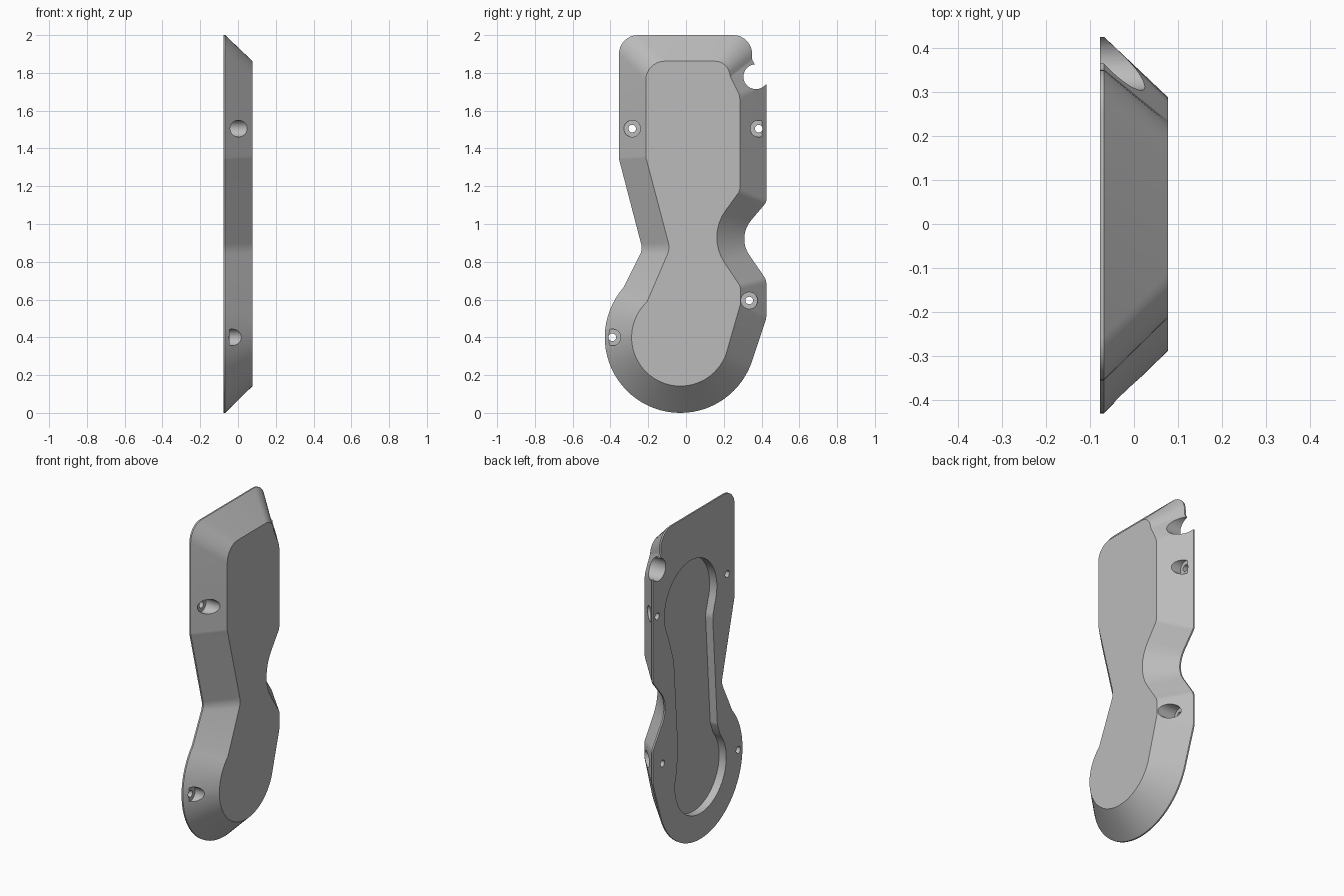
import bpy, bmesh, math
from mathutils import Vector

cube = bpy.data.objects.get("Cube")
if cube:
    bpy.data.objects.remove(cube)

BACK, RIM, FACE = -0.077, -0.068, 0.077

grey = bpy.data.materials.new("plain grey")
grey.use_nodes = True
colour = (0.5, 0.5, 0.5, 1)
grey.diffuse_color = colour
grey.node_tree.nodes["Principled BSDF"].inputs["Base Color"].default_value = colour


def arc(cy, cz, r, start, end, steps=40):
    """Sharp corners along a circular arc, angles in degrees."""
    angles = [math.radians(start + (end - start) * i / steps) for i in range(steps + 1)]
    return [(cy + r * math.cos(a), cz + r * math.sin(a), 0) for a in angles]


def rounded(corners, steps=8):
    """Closed (y, z) outline with a fillet on every corner that has a radius."""
    points = []
    for i, (y, z, r) in enumerate(corners):
        p = Vector((y, z))
        if r == 0:
            points.append(p)
            continue
        a = Vector(corners[i - 1][:2]) - p
        b = Vector(corners[(i + 1) % len(corners)][:2]) - p
        u, v = a.normalized(), b.normalized()
        half = u.angle(v) / 2
        reach = min(r / math.tan(half), a.length * 0.95, b.length * 0.95)
        r = reach * math.tan(half)
        centre = p + (u + v).normalized() * r / math.sin(half)
        s, e = p + u * reach - centre, p + v * reach - centre
        for k in range(steps + 1):
            t = k / steps
            sweep = s.angle(e)
            d = (s * math.sin((1 - t) * sweep) + e * math.sin(t * sweep)) / math.sin(sweep)
            points.append(centre + d)
    return points


def loft(name, sections):
    """Solid through (x, outline) sections that share a point count."""
    bm = bmesh.new()
    loops = [[bm.verts.new((x, p.x, p.y)) for p in outline] for x, outline in sections]
    n = len(loops[0])
    for low, high in zip(loops, loops[1:]):
        for i in range(n):
            j = (i + 1) % n
            bm.faces.new((low[i], low[j], high[j], high[i]))
    bm.faces.new(loops[0][::-1])
    bm.faces.new(loops[-1])
    bmesh.ops.recalc_face_normals(bm, faces=bm.faces)
    mesh = bpy.data.meshes.new(name)
    bm.to_mesh(mesh)
    bm.free()
    mesh.materials.append(grey)
    obj = bpy.data.objects.new(name, mesh)
    bpy.context.collection.objects.link(obj)
    return obj


def peg(name, y, z, r, x0, x1):
    ring = [Vector(p[:2]) for p in arc(y, z, r, 0, 360, 40)[:-1]]
    return loft(name, [(x0, ring), (x1, ring)])


# Cover body: wide back outline sloping up to a smaller face outline
outer = rounded(
    [(-.355, 2, .1), (-.355, 1.345, .06), (-.23, .865, .08)]
    + arc(-.03, .4, .4, 139, 340)
    + [(.425, .5, .08), (.425, .705, .06), (.27, .93, .15), (.425, 1.115, .03),
       (.425, 1.74, .015), (.35, 1.87, .03), (.35, 2, .1)])
inner = rounded(
    [(-.213, 1.862, .1), (-.213, 1.355, .05), (-.085, .87, .1)]
    + arc(-.03, .4, .258, 133, 340)
    + [(.288, .575, .03), (.288, .67, .05), (.11, .935, .24), (.285, 1.175, .05),
       (.285, 1.68, .1), (.235, 1.78, .03), (.218, 1.862, .08)])
body = loft("cover_body", [(BACK, outer), (RIM, outer), (FACE, inner)])

# Hollow in the back
hollow = rounded(
    arc(-.03, .4, .245, 140, 380)
    + [(.185, .62, .08), (.225, 1.17, .12)]
    + arc(.065, 1.47, .25, -30, 200)
    + [(-.145, 1.3, .1), (-.19, .63, .06)])
cutters = [loft("back_hollow_cutter", [(BACK - .05, hollow), (BACK + .048, hollow)])]

# Side notch
cutters.append(peg("notch_cutter", .37, 1.78, .066, -.2, .2))

# Screw holes with flat-bottomed counterbores
for y, z in [(-.285, 1.505), (.385, 1.505), (.335, .595), (-.39, .4)]:
    cutters.append(peg("counterbore_cutter", y, z, .044, -.045, .2))
    cutters.append(peg("screw_hole_cutter", y, z, .02, -.2, .1))

bpy.context.view_layer.objects.active = body
for cutter in cutters:
    cutter.hide_render = True
    mod = body.modifiers.new("cut", "BOOLEAN")
    mod.operation = "DIFFERENCE"
    mod.solver = "EXACT"
    mod.object = cutter
    bpy.ops.object.modifier_apply(modifier=mod.name)
    bpy.data.objects.remove(cutter)

bpy.ops.object.select_all(action="DESELECT")
body.select_set(True)
bpy.ops.object.shade_smooth_by_angle(angle=math.radians(25))
